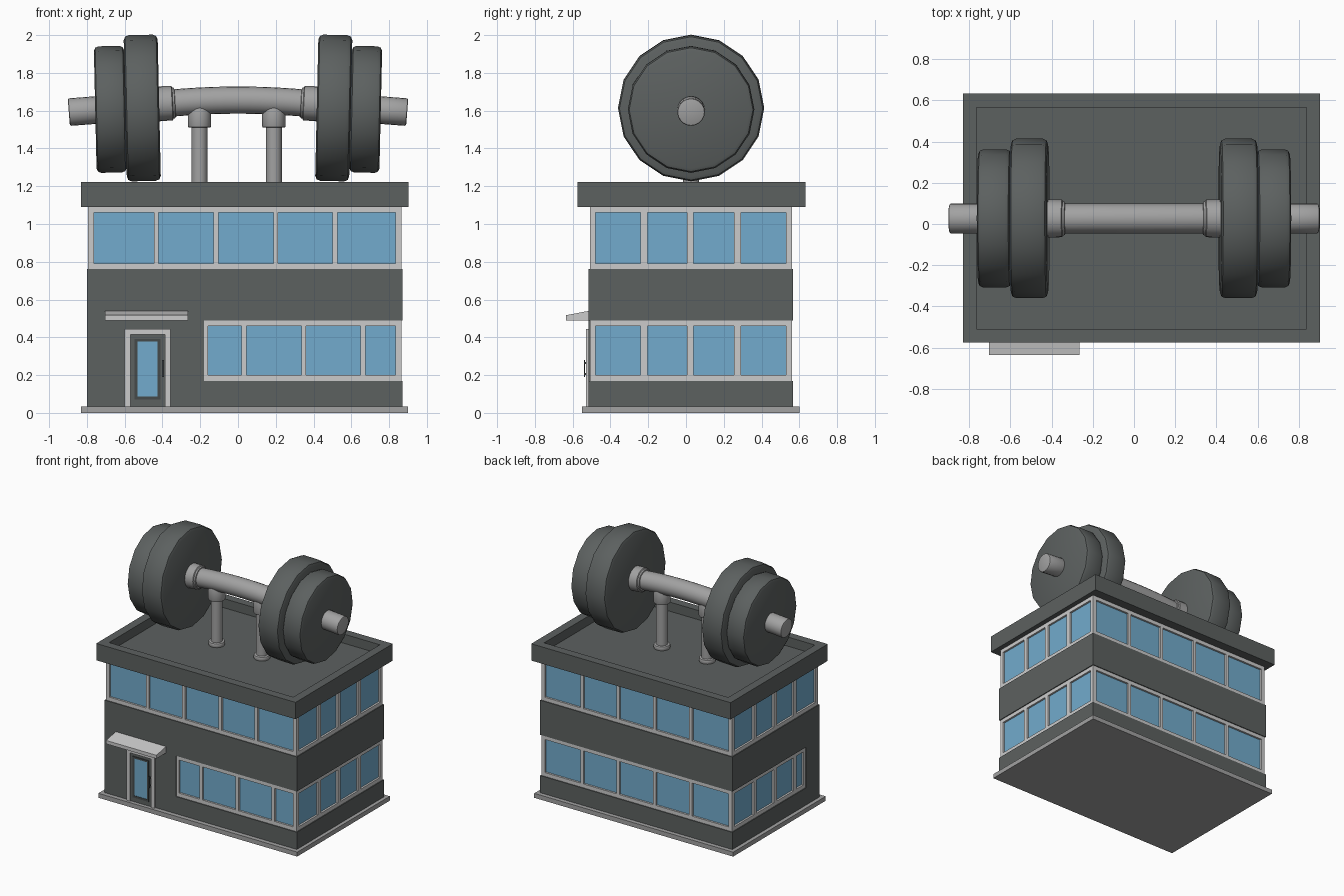
import bpy, bmesh, math
from mathutils import Matrix

if "Cube" in bpy.data.objects:
    bpy.data.objects.remove(bpy.data.objects["Cube"])


def material(name, rgb):
    m = bpy.data.materials.new(name)
    m.diffuse_color = (*rgb, 1)
    m.use_nodes = True
    m.node_tree.nodes["Principled BSDF"].inputs["Base Color"].default_value = m.diffuse_color
    return m


WALL = material("dark grey", (0.108, 0.119, 0.117))
DARK = material("charcoal", (0.06, 0.068, 0.068))
GLASS = material("blue glass", (0.17, 0.41, 0.61))
FRAME = material("light grey", (0.6, 0.6, 0.6))
METAL = material("mid grey", (0.36, 0.36, 0.36))


def finish(name, bm, mat, smooth=False):
    bmesh.ops.recalc_face_normals(bm, faces=bm.faces)
    me = bpy.data.meshes.new(name)
    bm.to_mesh(me)
    bm.free()
    me.materials.append(mat)
    ob = bpy.data.objects.new(name, me)
    bpy.context.collection.objects.link(ob)
    if smooth:
        bpy.ops.object.select_all(action='DESELECT')
        ob.select_set(True)
        bpy.context.view_layer.objects.active = ob
        bpy.ops.object.shade_smooth_by_angle(angle=math.radians(35))
    return ob


def add_box(bm, x0, x1, y0, y1, z0, z1):
    m = Matrix.Translation(((x0 + x1) / 2, (y0 + y1) / 2, (z0 + z1) / 2)) \
        @ Matrix.Diagonal((x1 - x0, y1 - y0, z1 - z0, 1))
    return bmesh.ops.create_cube(bm, size=1, matrix=m)["verts"]


def boxes(name, mat, *dims):
    bm = bmesh.new()
    for d in dims:
        add_box(bm, *d)
    return finish(name, bm, mat)


def lathe(name, mat, profile, matrix, sides=16, bend=0.0):
    """Closed solid of revolution: profile is (height, radius) along local z."""
    bm = bmesh.new()
    rings = []
    for h, r in profile:
        ring = []
        for i in range(sides):
            a = 2 * math.pi * i / sides
            ring.append(bm.verts.new((r * math.cos(a) + bend * h * h, r * math.sin(a), h)))
        rings.append(ring)
    for a, b in zip(rings, rings[1:]):
        for i in range(sides):
            j = (i + 1) % sides
            bm.faces.new((a[i], a[j], b[j], b[i]))
    bm.faces.new(rings[0])
    bm.faces.new(rings[-1])
    bm.transform(matrix)
    return finish(name, bm, mat, smooth=True)


def rounded(length, r, b):
    """Cylinder profile with softly bevelled rims, centred on its length."""
    k, h = b * 0.3, length / 2
    return [(-h, r - b), (-h + k, r - k), (-h + b, r), (h - b, r), (h - k, r - k), (h, r - b)]


# Building shell
X0, X1, Y0, Y1 = -0.80, 0.872, -0.515, 0.567
boxes("plinth", METAL, (-0.83, 0.90, -0.55, 0.60, 0, 0.035))
boxes("lower_wall", WALL, (X0, X1, Y0, Y1, 0.035, 0.17))
boxes("entrance_wall", WALL, (X0, -0.18, Y0, -0.35, 0.17, 0.49))
boxes("middle_wall", WALL, (X0, X1, Y0, Y1, 0.49, 0.762))

# Roof slab with sunken deck
bm = bmesh.new()
add_box(bm, -0.83, 0.903, -0.575, 0.632, 1.09, 1.222)
top = max(bm.faces, key=lambda f: f.calc_center_median().z)
bmesh.ops.inset_region(bm, faces=[top], thickness=0.093)
ext = bmesh.ops.extrude_face_region(bm, geom=[top])
bmesh.ops.translate(bm, vec=(0, 0, -0.072),
                    verts=[v for v in ext["geom"] if isinstance(v, bmesh.types.BMVert)])
if top.is_valid:
    bmesh.ops.delete(bm, geom=[top], context='FACES_ONLY')
finish("roof", bm, WALL)


# Window bands: glass core, rails and mullions
def window_band(name, z0, z1, front, front_start, left, left_start):
    g, f, p = 0.022, 0.007, 0.03
    boxes(name + "_glass", GLASS, (X0 + g, X1 - g, Y0 + g, Y1 - g, z0, z1))
    fx0, fx1, fy0, fy1 = X0 + f, X1 - f, Y0 + f, Y1 - f
    bars = []
    for a, b in ((z0, z0 + p), (z1 - p, z1)):
        bars += [(front_start, fx1, fy0, fy0 + p, a, b),
                 (fx0, fx1, fy1 - p, fy1, a, b),
                 (fx1 - p, fx1, fy0 + p, fy1 - p, a, b),
                 (fx0, fx0 + p, left_start, fy1 - p, a, b)]
    a, b = z0 + p, z1 - p
    bars += [(fx1 - p, fx1, fy0, fy0 + p, a, b), (fx1 - p, fx1, fy1 - p, fy1, a, b),
             (fx0, fx0 + p, fy1 - p, fy1, a, b)]
    if left_start > fy0 + p:
        bars += [(front_start, front_start + 0.022, fy0, fy0 + p, a, b),
                 (fx0, fx0 + p, left_start, left_start + 0.022, a, b)]
    else:
        bars.append((fx0, fx0 + p, fy0, fy0 + p, a, b))
    for x in front:
        bars.append((x - 0.013, x + 0.013, fy0, fy0 + p, a, b))
    for x in (-0.433, -0.117, 0.2, 0.513):
        bars.append((x - 0.013, x + 0.013, fy1 - p, fy1, a, b))
    for y in (-0.222, 0.022, 0.273):
        bars.append((fx1 - p, fx1, y - 0.018, y + 0.018, a, b))
    for y in left:
        bars.append((fx0, fx0 + p, y - 0.018, y + 0.018, a, b))
    boxes(name + "_frame", FRAME, *bars)


SIDE = (-0.222, 0.022, 0.273)
window_band("upper_window", 0.762, 1.09, (-0.433, -0.117, 0.2, 0.513), X0 + 0.007, SIDE, Y0 + 0.037)
window_band("lower_window", 0.17, 0.49, (0.032, 0.348, 0.662), -0.18, SIDE, -0.35)

# Door, handle and awning
boxes("door_frame", FRAME, (-0.60, -0.568, -0.53, Y0, 0.035, 0.445),
      (-0.387, -0.357, -0.53, Y0, 0.035, 0.445),
      (-0.568, -0.387, -0.53, Y0, 0.415, 0.445))
boxes("door", WALL, (-0.568, -0.387, -0.521, Y0, 0.035, 0.415))
boxes("door_trim", DARK, (-0.548, -0.532, -0.526, -0.521, 0.07, 0.392),
      (-0.425, -0.409, -0.526, -0.521, 0.07, 0.392),
      (-0.532, -0.425, -0.526, -0.521, 0.07, 0.086),
      (-0.532, -0.425, -0.526, -0.521, 0.378, 0.392))
boxes("door_glass", GLASS, (-0.532, -0.425, -0.523, -0.521, 0.086, 0.378))
boxes("door_handle", DARK, (-0.402, -0.392, -0.541, -0.534, 0.19, 0.28),
      (-0.402, -0.392, -0.534, -0.521, 0.2, 0.21),
      (-0.402, -0.392, -0.534, -0.521, 0.26, 0.27))
bm = bmesh.new()
for v in add_box(bm, -0.703, -0.265, -0.635, Y0, 0.49, 0.54):
    if v.co.y < -0.6 and v.co.z > 0.5:
        v.co.z = 0.517
finish("awning", bm, FRAME)

# Dumbbell: bent handle, then mirrored collars, plates and bar ends
CY = 0.027
handle = [(-0.42 + 0.06 * i, 0.072) for i in range(15)]
lathe("dumbbell_handle", METAL, handle,
      Matrix.Translation((0, CY, 1.656)) @ Matrix.Rotation(math.pi / 2, 4, 'Y'), 20, bend=0.13)
for s, side in ((-1, "left"), (1, "right")):
    def place(x, z, tilt):
        return Matrix.Translation((s * x, CY, z)) @ Matrix.Rotation(s * math.radians(90 + tilt), 4, 'Y')
    lathe(side + "_collar", METAL,
          [(-0.053, 0.07), (-0.05, 0.08), (-0.04, 0.083), (-0.036, 0.091), (0.05, 0.093)],
          place(0.385, 1.638, 3), 20)
    lathe(side + "_large_plate", WALL, rounded(0.18, 0.387, 0.026), place(0.507, 1.614, 1.3))
    lathe(side + "_small_plate", WALL, rounded(0.16, 0.335, 0.024), place(0.676, 1.607, 1.3))
    lathe(side + "_bar_end", METAL, rounded(0.18, 0.073, 0.009), place(0.806, 1.599, 4.5), 20)

    # Support post with foot and socket
    x = s * 0.197 - 0.007
    lathe(side + "_post", METAL, [(1.15, 0.042), (1.55, 0.042)], Matrix.Translation((x, CY, 0)), 20)
    lathe(side + "_post_foot", METAL, rounded(0.035, 0.06, 0.009), Matrix.Translation((x, CY, 1.167)), 20)
    lathe(side + "_post_socket", METAL, rounded(0.11, 0.062, 0.008), Matrix.Translation((x, CY, 1.565)), 20)
